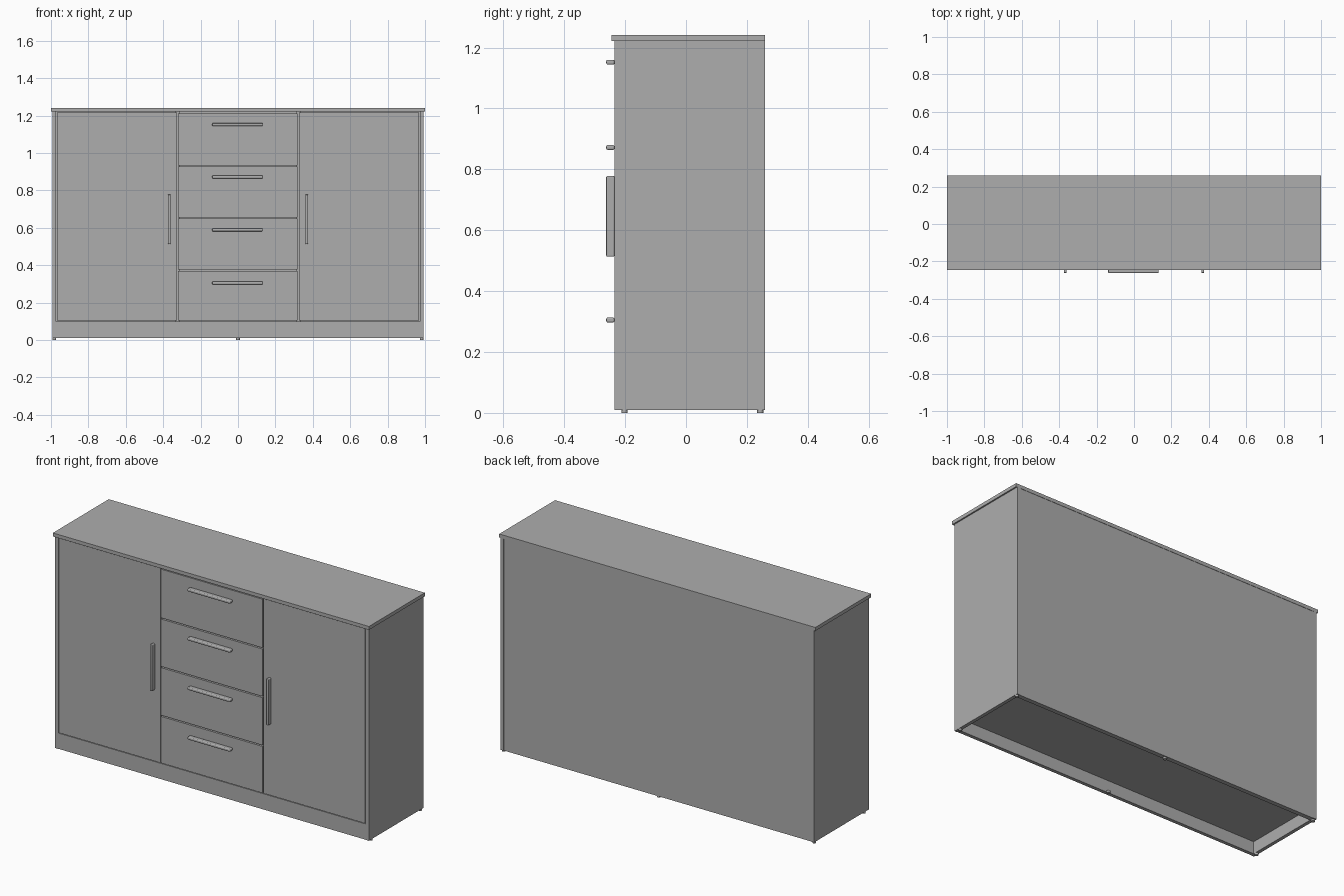
import bpy

if "Cube" in bpy.data.objects:
    bpy.data.objects.remove(bpy.data.objects["Cube"])

# One plain grey finish
grey = bpy.data.materials.new("plain grey")
grey.diffuse_color = (0.42, 0.42, 0.42, 1)
grey.use_nodes = True
grey.node_tree.nodes["Principled BSDF"].inputs["Base Color"].default_value = grey.diffuse_color


def box(name, x0, x1, y0, y1, z0, z1, bevel=0.0):
    bpy.ops.mesh.primitive_cube_add(
        size=1, location=((x0 + x1) / 2, (y0 + y1) / 2, (z0 + z1) / 2))
    ob = bpy.context.object
    ob.name = name
    ob.scale = (x1 - x0, y1 - y0, z1 - z0)
    bpy.ops.object.transform_apply(location=False, rotation=False, scale=True)
    ob.data.materials.append(grey)
    if bevel:
        mod = ob.modifiers.new("rounding", 'BEVEL')
        mod.width = bevel
        mod.segments = 3
        bpy.ops.object.shade_smooth_by_angle()
    return ob


FRONT, BACK = -0.235, 0.26
BASE, UNDER_TOP = 0.01, 1.222

# Carcass
box("top_panel", -1, 1, -0.245, BACK, UNDER_TOP, 1.242)
for side, s in (("left", -1), ("right", 1)):
    box(side + "_side_panel", *sorted((s * 0.972, s * 0.992)), FRONT, BACK, BASE, UNDER_TOP)
    box(side + "_divider", *sorted((s * 0.313, s * 0.333)), FRONT + 0.022, BACK - 0.008, 0.1, UNDER_TOP)
box("back_panel", -0.972, 0.972, BACK - 0.008, BACK - 0.002, BASE, UNDER_TOP)
box("bottom_panel", -0.972, 0.972, FRONT + 0.022, BACK - 0.008, 0.08, 0.1)
box("front_plinth", -0.972, 0.972, FRONT + 0.002, FRONT + 0.022, BASE, 0.1)
box("back_plinth", -0.972, 0.972, BACK - 0.028, BACK - 0.008, BASE, 0.08)

# Doors with upright handles
for side, s in (("left", -1), ("right", 1)):
    box(side + "_door", *sorted((s * 0.326, s * 0.968)), FRONT, FRONT + 0.02, 0.104, 1.216)
    box(side + "_door_handle", *sorted((s * 0.36, s * 0.375)), -0.262, FRONT, 0.513, 0.778, 0.004)

# Drawer fronts with level handles
edges = (0.104, 0.377, 0.656, 0.934, 1.219)
for i, z in enumerate((0.305, 0.589, 0.872, 1.152)):
    box(f"drawer_front_{i + 1}", -0.322, 0.318, FRONT, FRONT + 0.02, edges[i], edges[i + 1] - 0.007)
    box(f"drawer_handle_{i + 1}", -0.138, 0.132, -0.262, FRONT, z - 0.008, z + 0.008, 0.005)

# Glide feet
for x in (-0.982, 0, 0.982):
    for y in (-0.202, 0.244):
        z_top = BASE + 0.002
        bpy.ops.mesh.primitive_cylinder_add(
            vertices=16, radius=0.01, depth=z_top, location=(x, y, z_top / 2))
        bpy.context.object.name = "glide_foot"
        bpy.context.object.data.materials.append(grey)
        bpy.ops.object.shade_smooth_by_angle()
